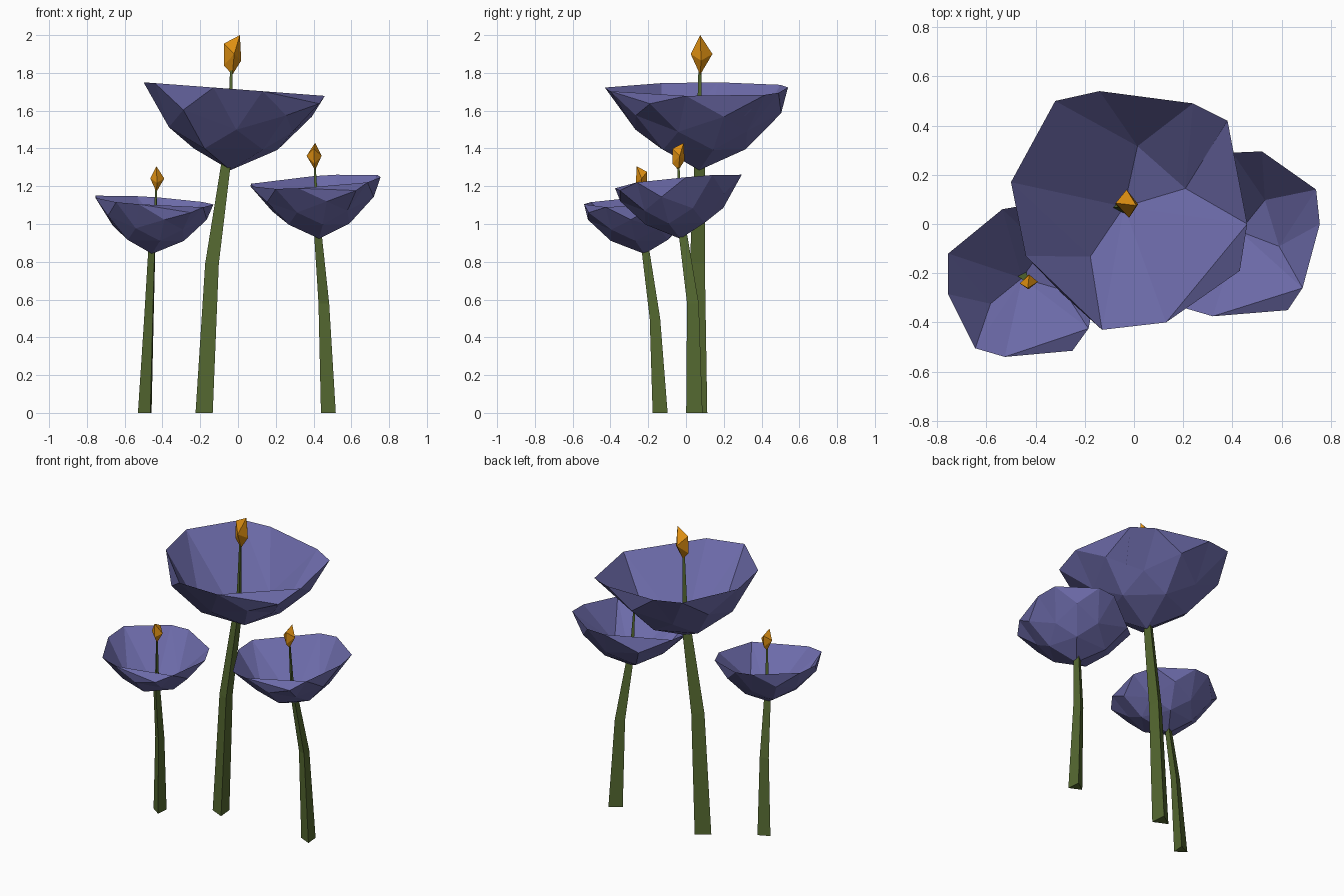
import bpy, bmesh, math
from mathutils import Vector, Matrix

if "Cube" in bpy.data.objects:
    bpy.data.objects.remove(bpy.data.objects["Cube"])


def material(name, rgb):
    m = bpy.data.materials.new(name)
    m.diffuse_color = (*rgb, 1)
    m.use_nodes = True
    m.node_tree.nodes["Principled BSDF"].inputs["Base Color"].default_value = m.diffuse_color
    return m


PURPLE = material("petal purple", (0.15, 0.145, 0.395))
GREEN = material("stem green", (0.09, 0.14, 0.03))
ORANGE = material("bud orange", (0.74, 0.28, 0.006))


def finish(bm, name, mat):
    bmesh.ops.recalc_face_normals(bm, faces=bm.faces)
    me = bpy.data.meshes.new(name)
    bm.to_mesh(me)
    bm.free()
    me.materials.append(mat)
    bpy.context.collection.objects.link(bpy.data.objects.new(name, me))


# Faceted cup: pole, inner ring of 5, middle ring of 5 + 5, rim of 10 in pairs,
# lined with a simpler, flatter inside surface
def cup(name, base, centre, rim, rim_z, tilt):
    bm = bmesh.new()
    c = Vector(centre)
    pts = [Vector(p) for p in rim]
    radius = sum((p - c).length for p in pts) / 10

    def vert(p, h):
        d = p - c
        top = rim_z + tilt[0] * d.x + tilt[1] * d.y
        return bm.verts.new((p.x, p.y, base[2] + h * (top - base[2])))

    def node(a, b, r, h):
        return vert(c + ((a + b) / 2 - c).normalized() * radius * r, h)

    pole = bm.verts.new(base)
    # one vertex of the third pair dips below the rim line
    E = [vert(p, 0.89 if i == 5 else 1) for i, p in enumerate(pts)]
    A, M, O, I = [], [], [], []
    for i in range(5):
        a, b, n = pts[2 * i], pts[2 * i + 1], pts[(2 * i + 2) % 10]
        M.append(node(a, b, 0.675, 0.5))
        A.append(node(b, n, 0.5, 0.26))
        O.append(node(b, n, 0.88, 0.71))
        I.append(node(b, n, 0.5, 0.28) if i in (0, 1, 3) else None)
    for i in range(5):
        j, e, f, g = (i + 1) % 5, E[2 * i], E[2 * i + 1], E[(2 * i + 2) % 10]
        for tri in ((pole, A[i], A[i - 1]), (A[i - 1], A[i], M[i]),
                    (A[i], O[i], M[i]), (A[i], M[j], O[i]),
                    (M[i], e, f), (M[i], f, O[i]),
                    (O[i], f, g), (O[i], g, M[j])):
            bm.faces.new(tri)
    bm.faces.new((E[4], E[5], E[6]))
    # inside lining
    p = bm.verts.new((base[0], base[1], base[2] + 0.01))
    for tri in ((p, I[0], I[1]), (I[0], E[1], E[2]), (I[0], E[2], I[1]),
                (I[1], E[2], E[3]), (I[1], E[3], E[4]), (p, I[1], E[4]),
                (p, E[4], E[6]), (p, E[6], E[7]), (p, E[7], I[3]),
                (I[3], E[7], E[8]), (I[3], E[8], E[9]), (p, I[3], E[9]),
                (p, E[9], E[0]), (p, E[0], I[0]), (I[0], E[0], E[1])):
        bm.faces.new(tri)
    finish(bm, name, PURPLE)


# Three-sided tapering stem that narrows to a thin stalk inside the cup
def stem(name, path, turn):
    bm = bmesh.new()
    rings = []
    for x, y, z, r in path:
        rings.append([bm.verts.new((x + r * math.cos(t), y + r * math.sin(t), z))
                      for t in (math.radians(turn + 120 * k) for k in range(3))])
    for lo, hi in zip(rings, rings[1:]):
        for k in range(3):
            n = (k + 1) % 3
            bm.faces.new((lo[k], lo[n], hi[n], hi[k]))
    bm.faces.new(rings[0])
    bm.faces.new(rings[-1])
    finish(bm, name, GREEN)


# Crystal-shaped bud, origin at its lowest point
BUD = [(0.04, 0, 0.21), (-0.045, 0.01, 0.165), (-0.045, 0.005, 0.05), (0, 0, 0),
       (0.047, 0.005, 0.075), (0.01, -0.05, 0.11), (0, 0.065, 0.11)]


def bud(name, at, size, turn):
    bm = bmesh.new()
    mat = Matrix.Translation(at) @ Matrix.Rotation(math.radians(turn), 4, 'Z') @ Matrix.Scale(size, 4)
    for p in BUD:
        bm.verts.new(mat @ Vector(p))
    bmesh.ops.convex_hull(bm, input=bm.verts)
    finish(bm, name, ORANGE)


# Tall middle flower
cup("middle_cup", (-0.04, 0.07, 1.285), (-0.03, 0.07),
    [(-0.32, 0.50), (-0.14, 0.54), (0.24, 0.49), (0.38, 0.42), (0.46, 0.0),
     (0.43, -0.19), (0.13, -0.40), (-0.13, -0.43), (-0.44, -0.13), (-0.50, 0.17)],
    1.715, (-0.075, 0))
stem("middle_stem", [(-0.167, 0.06, 0, 0.058), (-0.128, 0.058, 0.79, 0.046),
                     (-0.06, 0.07, 1.295, 0.033), (-0.04, 0.07, 1.5, 0.016),
                     (-0.033, 0.073, 1.82, 0.009)], -55)
bud("middle_bud", (-0.03, 0.075, 1.79), 1, 0)

# Short left flower
cup("left_cup", (-0.455, -0.22, 0.842), (-0.445, -0.24),
    [(-0.535, 0.06), (-0.42, 0.08), (-0.19, -0.03), (-0.13, -0.16), (-0.185, -0.425),
     (-0.25, -0.515), (-0.525, -0.54), (-0.645, -0.505), (-0.755, -0.285), (-0.755, -0.12)],
    1.12, (-0.07, 0.07))
stem("left_stem", [(-0.484, -0.135, 0, 0.046), (-0.465, -0.163, 0.5, 0.032),
                   (-0.452, -0.212, 0.85, 0.024), (-0.437, -0.23, 0.98, 0.012),
                   (-0.432, -0.235, 1.19, 0.006)], -65)
bud("left_bud", (-0.432, -0.235, 1.17), 0.645, -90)

# Short right flower
cup("right_cup", (0.43, -0.03, 0.922), (0.42, -0.04),
    [(0.40, 0.29), (0.52, 0.295), (0.74, 0.14), (0.755, 0.0), (0.685, -0.26),
     (0.625, -0.35), (0.32, -0.375), (0.20, -0.34), (0.065, -0.09), (0.07, 0.05)],
    1.225, (0.057, 0.09))
stem("right_stem", [(0.489, 0.042, 0, 0.05), (0.462, 0.035, 0.58, 0.036),
                    (0.43, -0.015, 0.93, 0.026), (0.418, -0.033, 1.08, 0.012),
                    (0.408, -0.04, 1.31, 0.006)], -55)
bud("right_bud", (0.408, -0.04, 1.285), 0.69, 90)
